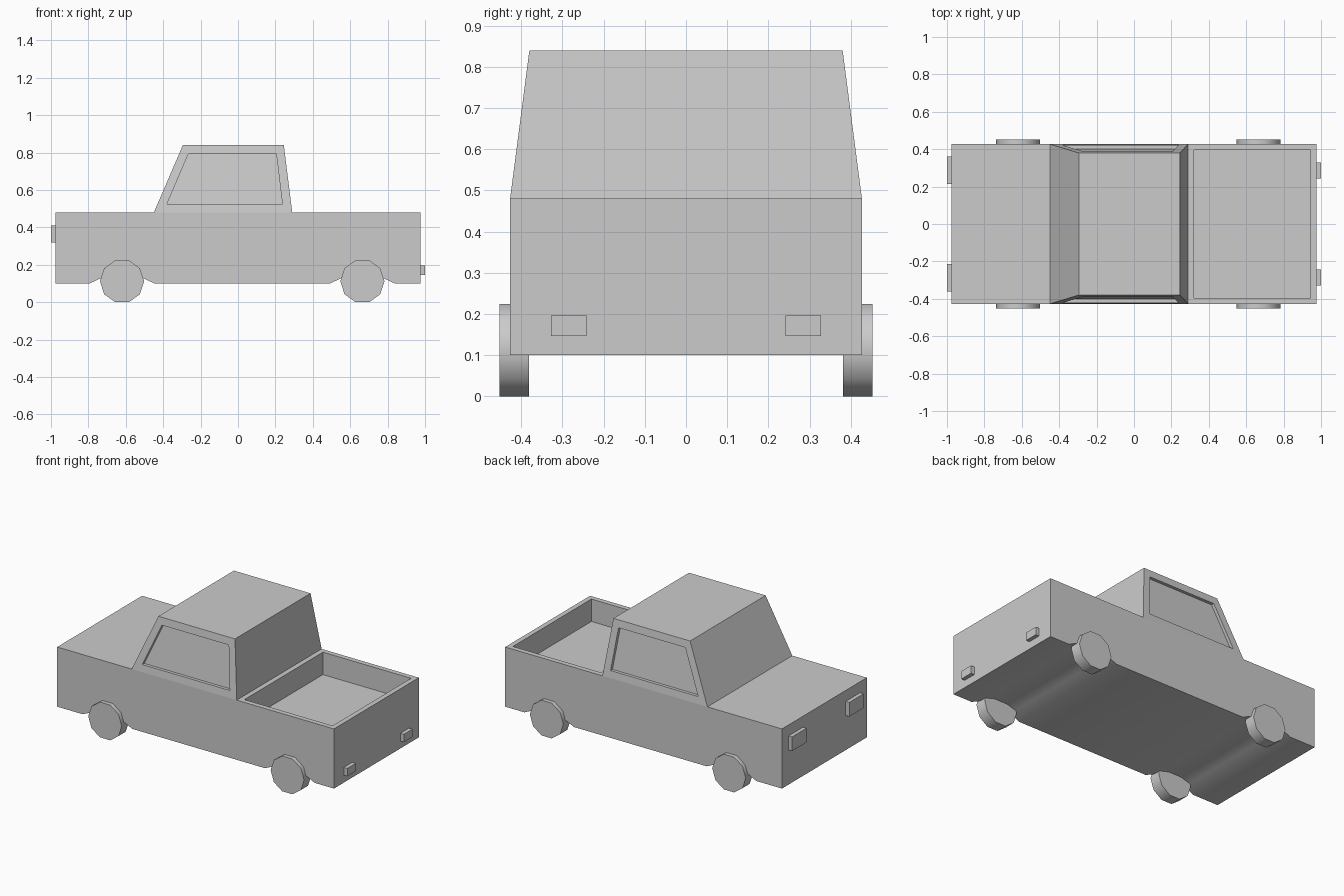
import bpy, bmesh
from mathutils import Vector
from math import pi, radians

cube = bpy.data.objects.get("Cube")
if cube:
    bpy.data.objects.remove(cube)

grey = bpy.data.materials.new("light_grey")
grey.use_nodes = True
COLOR = (0.6, 0.6, 0.6, 1)
grey.diffuse_color = COLOR
grey.node_tree.nodes["Principled BSDF"].inputs["Base Color"].default_value = COLOR

HALF_WIDTH = 0.427
BELT = 0.48          # height of bonnet and bed rim
CAB_BACK = 0.29
WHEELS = (-0.62, 0.665)


def finish(name, bm, smooth=None):
    bmesh.ops.recalc_face_normals(bm, faces=bm.faces)
    mesh = bpy.data.meshes.new(name)
    bm.to_mesh(mesh)
    bm.free()
    mesh.materials.append(grey)
    obj = bpy.data.objects.new(name, mesh)
    bpy.context.collection.objects.link(obj)
    if smooth:
        bpy.ops.object.select_all(action='DESELECT')
        obj.select_set(True)
        bpy.context.view_layer.objects.active = obj
        bpy.ops.object.shade_smooth_by_angle(angle=radians(smooth))
    return obj


def box(name, low, high):
    bm = bmesh.new()
    bmesh.ops.create_cube(bm, size=1)
    low, high = Vector(low), Vector(high)
    bmesh.ops.scale(bm, vec=high - low, verts=bm.verts)
    bmesh.ops.translate(bm, vec=(low + high) / 2, verts=bm.verts)
    return finish(name, bm)


# Body: side profile with shallow wheel arches, extruded across the width
arch = [(-0.175, 0.1), (-0.11, 0.13), (-0.045, 0.148),
        (0.045, 0.148), (0.11, 0.13), (0.175, 0.1)]
profile = [(-0.975, BELT), (-0.975, 0.1)]
for wx in WHEELS:
    profile += [(wx + dx, z) for dx, z in arch]
profile += [(0.975, 0.1), (0.975, BELT), (CAB_BACK, BELT)]
bm = bmesh.new()
side = bm.faces.new([bm.verts.new((x, -HALF_WIDTH, z)) for x, z in profile])
sweep = bmesh.ops.extrude_face_region(bm, geom=[side], use_keep_orig=True)
far = [v for v in sweep["geom"] if isinstance(v, bmesh.types.BMVert)]
bmesh.ops.translate(bm, vec=(0, 2 * HALF_WIDTH, 0), verts=far)
bmesh.ops.recalc_face_normals(bm, faces=bm.faces)

# Load bed: inset the rear deck and push it down
deck = next(f for f in bm.faces
            if f.normal.z > 0.9 and f.calc_center_median().x > CAB_BACK)
bmesh.ops.inset_individual(bm, faces=[deck], thickness=0.045)
floor = bmesh.ops.extrude_discrete_faces(bm, faces=[deck])["faces"][0]
bmesh.ops.translate(bm, vec=(0, 0, -0.143), verts=floor.verts)
finish("body", bm, smooth=30)

# Cab: tapered shell with a recessed window on each side
outline = [(-0.45, BELT), (-0.295, 0.84), (0.245, 0.84), (CAB_BACK, BELT)]
window = [(-0.38, 0.525), (-0.265, 0.793), (0.205, 0.793), (0.237, 0.525)]


def side_point(x, z, sign, depth=0):
    y = HALF_WIDTH - (z - BELT) * 0.13 - depth
    return (x, sign * y, z)


bm = bmesh.new()
outer = {}
for sign in (-1, 1):
    rings = [[bm.verts.new(side_point(x, z, sign, depth)) for x, z in points]
             for points, depth in ((outline, 0), (window, 0), (window, 0.02))]
    for a, b in zip(rings, rings[1:]):
        for i in range(4):
            j = (i + 1) % 4
            bm.faces.new((a[i], a[j], b[j], b[i]))
    bm.faces.new(rings[2])
    outer[sign] = rings[0]
near, away = outer[-1], outer[1]
for i in range(4):
    j = (i + 1) % 4
    bm.faces.new((near[i], near[j], away[j], away[i]))
finish("cab", bm)

# Wheels: ten-sided discs
for end, wx in zip(("front", "rear"), WHEELS):
    for label, sign in (("right", -1), ("left", 1)):
        bm = bmesh.new()
        bmesh.ops.create_cone(bm, cap_ends=True, segments=10,
                              radius1=0.118, radius2=0.118, depth=0.072)
        # turn so that a flat side rests on the ground
        for v in bm.verts:
            v.co = Vector((v.co.y, v.co.z, v.co.x))
        if abs(min(v.co.z for v in bm.verts)) > 0.115:
            for v in bm.verts:
                v.co = Vector((v.co.z, v.co.y, v.co.x))
        bmesh.ops.translate(bm, vec=(wx, sign * 0.417, 0.1125), verts=bm.verts)
        finish(f"{end}_wheel_{label}", bm, smooth=40)

# Lamps at both ends
for label, sign in (("right", -1), ("left", 1)):
    for name, x0, x1, inner, outer_y, z0, z1 in (
            ("headlight", -1.0, -0.97, 0.215, 0.36, 0.32, 0.41),
            ("tail_light", 0.97, 1.0, 0.242, 0.328, 0.147, 0.197)):
        y0, y1 = sorted((sign * inner, sign * outer_y))
        box(f"{name}_{label}", (x0, y0, z0), (x1, y1, z1))
